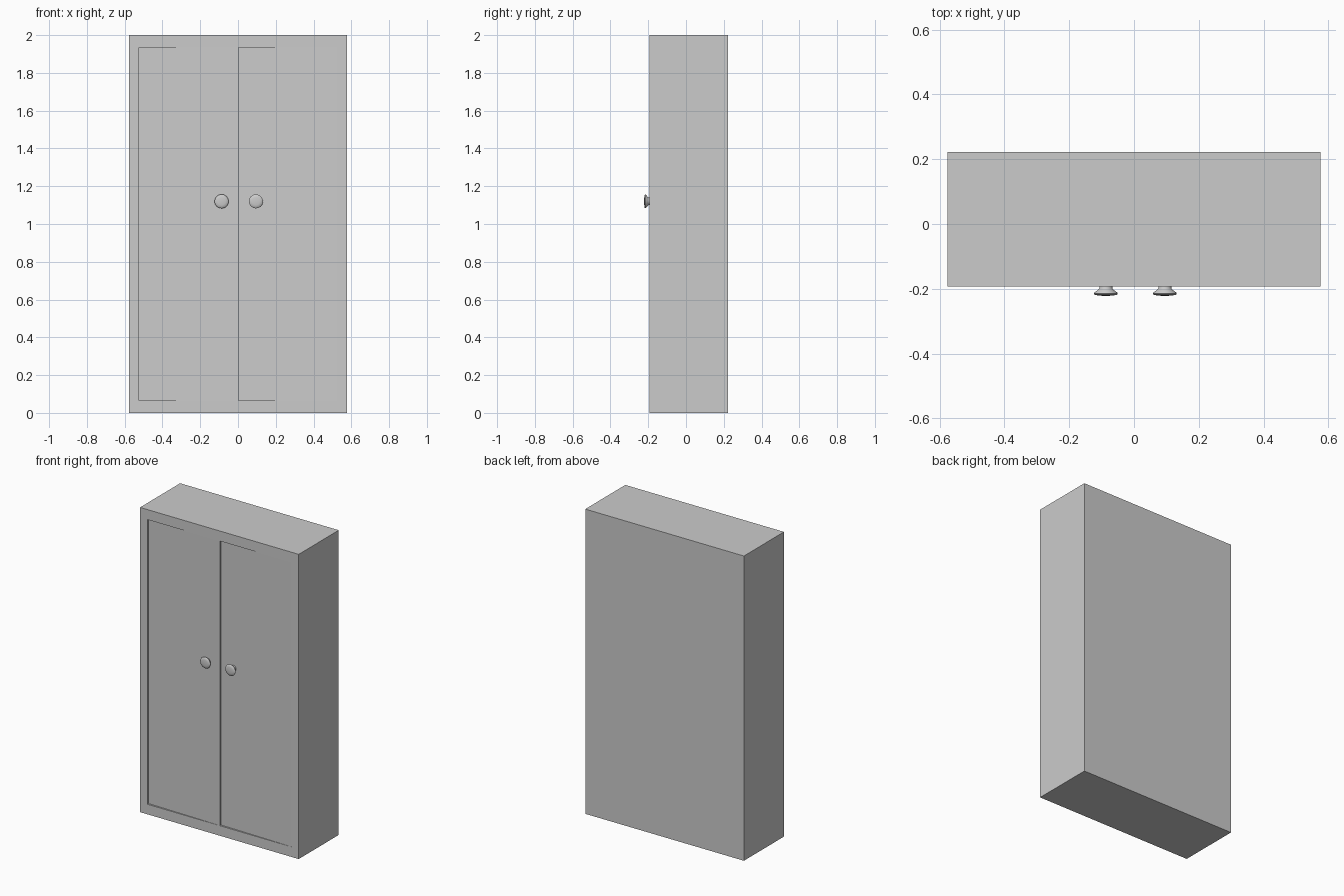
import bpy, bmesh, math
from mathutils import Vector, Matrix

if "Cube" in bpy.data.objects:
    bpy.data.objects.remove(bpy.data.objects["Cube"])

W, Y0, Y1, H = 0.576, -0.193, 0.222, 2.0      # half width, front, back, height
DX, DZ0, DZ1 = 0.523, 0.066, 1.934            # door opening
MID = 0.003                                   # line where the doors meet
POCKET = 0.03


def finish(name, bm):
    bmesh.ops.recalc_face_normals(bm, faces=bm.faces)
    mesh = bpy.data.meshes.new(name)
    bm.to_mesh(mesh)
    bm.free()
    obj = bpy.data.objects.new(name, mesh)
    bpy.context.collection.objects.link(obj)
    return obj


def prism(name, outline, z0, z1):
    """Extrude an (x, y) outline from z0 up to z1."""
    bm = bmesh.new()
    face = bm.faces.new([bm.verts.new((x, y, z0)) for x, y in outline])
    ext = bmesh.ops.extrude_face_region(bm, geom=[face])
    verts = [g for g in ext["geom"] if isinstance(g, bmesh.types.BMVert)]
    bmesh.ops.translate(bm, verts=verts, vec=(0, 0, z1 - z0))
    return finish(name, bm)


# Cabinet body: a box with a shallow opening in the front
bm = bmesh.new()
bmesh.ops.create_cube(bm, size=1, matrix=Matrix.Translation((0, (Y0 + Y1) / 2, H / 2))
                      @ Matrix.Diagonal((2 * W, Y1 - Y0, H, 1)))
front = min(bm.faces, key=lambda f: f.calc_center_median().y)
bmesh.ops.inset_region(bm, faces=[front], thickness=0.05)
for v in front.verts:
    v.co.x = math.copysign(DX, v.co.x)
    v.co.z = DZ1 if v.co.z > 1 else DZ0
pocket = bmesh.ops.extrude_discrete_faces(bm, faces=[front])["faces"][0]
for v in pocket.verts:
    v.co.y += POCKET
finish("cabinet_body", bm)

# Doors: each sits slightly deeper on its left edge
for name, xa, xb in (("left_door", -DX, MID), ("right_door", MID, DX)):
    prism(name, [(xa, Y0 + 0.012), (xb, Y0 + 0.001), (xb, Y0 + POCKET), (xa, Y0 + POCKET)], DZ0, DZ1)

# Round knobs: flared lathe profile (radius, distance out from the front)
PROFILE = [(0.020, -0.012), (0.020, 0.005), (0.024, 0.010), (0.036, 0.019),
           (0.037, 0.022), (0.034, 0.0255), (0.020, 0.028), (0.0, 0.029)]


def knob(name, x):
    bm = bmesh.new()
    c = Vector((x, Y0, 1.12))
    vs = [bm.verts.new(c + Vector((r, -d, 0))) for r, d in PROFILE]
    edges = [bm.edges.new(p) for p in zip(vs, vs[1:])]
    bmesh.ops.spin(bm, geom=vs + edges, cent=c, axis=(0, 1, 0),
                   angle=2 * math.pi, steps=32, use_merge=True)
    bmesh.ops.remove_doubles(bm, verts=bm.verts, dist=1e-5)
    obj = finish(name, bm)
    bpy.ops.object.select_all(action="DESELECT")
    obj.select_set(True)
    bpy.context.view_layer.objects.active = obj
    bpy.ops.object.shade_smooth_by_angle(angle=math.radians(40))


knob("left_knob", -0.087)
knob("right_knob", 0.095)
